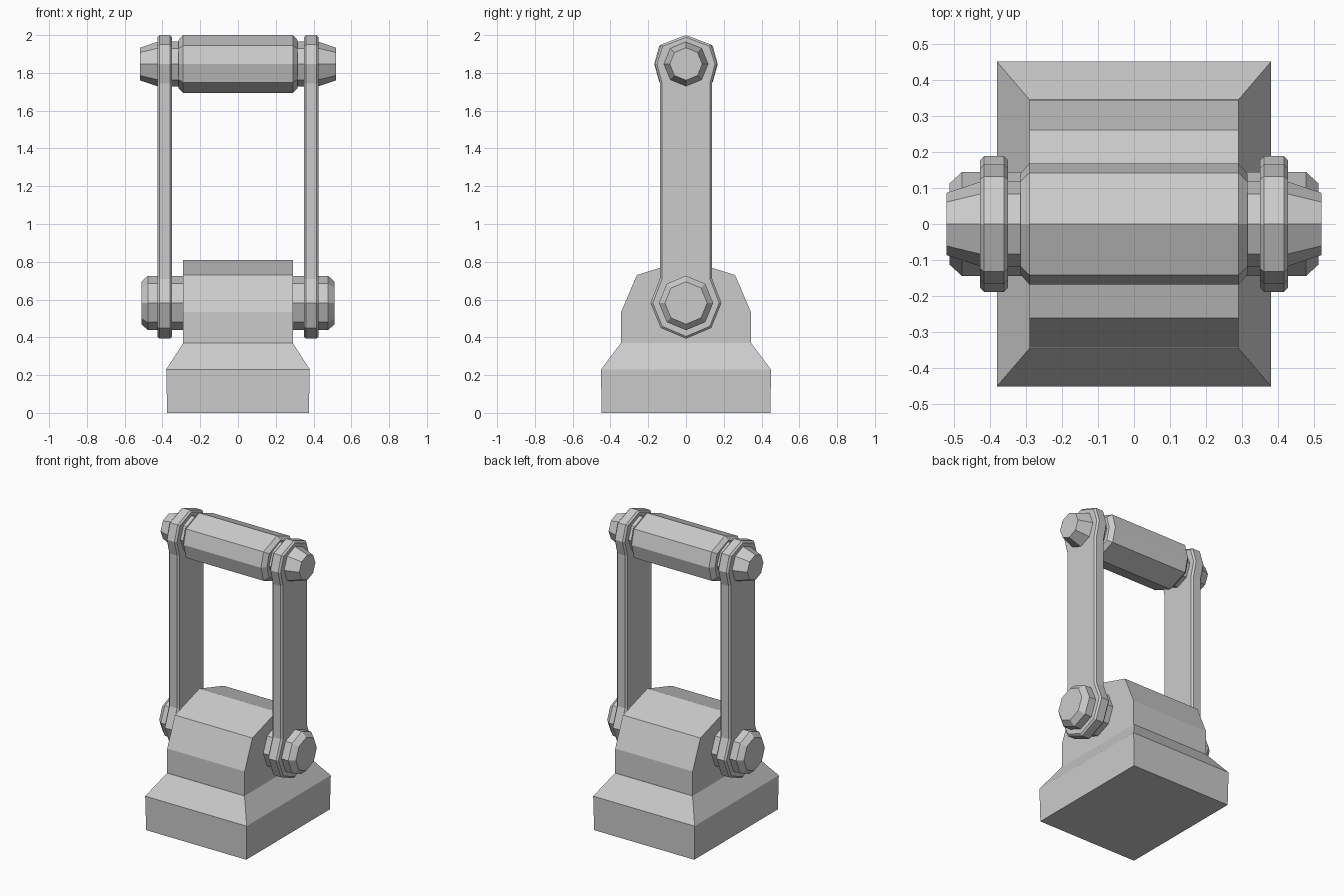
import bpy, bmesh

if "Cube" in bpy.data.objects:
    bpy.data.objects.remove(bpy.data.objects["Cube"])


def finish(name, bm):
    bmesh.ops.recalc_face_normals(bm, faces=bm.faces)
    mesh = bpy.data.meshes.new(name)
    bm.to_mesh(mesh)
    bm.free()
    obj = bpy.data.objects.new(name, mesh)
    bpy.context.collection.objects.link(obj)
    return obj


def loft(name, rings):
    """Skin a list of equal-length rings and cap both ends."""
    bm = bmesh.new()
    loops = [[bm.verts.new(p) for p in ring] for ring in rings]
    n = len(loops[0])
    for a, b in zip(loops, loops[1:]):
        for i in range(n):
            j = (i + 1) % n
            bm.faces.new((a[i], a[j], b[j], b[i]))
    bm.faces.new(loops[0])
    bm.faces.new(loops[-1])
    return finish(name, bm)


def octagon(x, z, ry, rz, dy=0.707, dz=0.707):
    """Octagon across x with points on its axes; dy, dz place the diagonal points."""
    unit = [(1, 0), (dy, dz), (0, 1), (-dy, dz), (-1, 0), (-dy, -dz), (0, -1), (dy, -dz)]
    return [(x, u * ry, z + v * rz) for u, v in unit]


def mirrored(half):
    return half + [(-y, z) for y, z in reversed(half) if y > 0]


def rect(hx, hy, z):
    return [(-hx, -hy, z), (hx, -hy, z), (hx, hy, z), (-hx, hy, z)]


LOW, HIGH = 0.582, 1.847

# Plinth with sloped shoulders
loft("base", [rect(.375, .447, 0), rect(.38, .45, .23), rect(.29, .345, .37)])

# Pivot housing
housing = mirrored([(0, .81), (.26, .73), (.343, .535), (.343, .365)])
loft("pivot_housing", [[(x, y, z) for y, z in housing] for x in (-.29, .29)])

# Side arms with chamfered rims
arm = mirrored([(0, 2.0), (.132, 1.95), (.165, HIGH), (.138, 1.745), (.138, .71),
                (.188, LOW), (.134, .45), (0, .393)])
for side, s in (("left", -1), ("right", 1)):
    obj = loft(side + "_arm", [[(s * x, y, z) for y, z in arm] for x in (.349, .427)])
    bm = bmesh.new()
    bm.from_mesh(obj.data)
    rim = [e for e in bm.edges if abs(e.verts[0].co.x - e.verts[1].co.x) < 1e-5]
    bmesh.ops.bevel(bm, geom=rim, offset=.011, segments=1, affect='EDGES')
    bm.to_mesh(obj.data)
    bm.free()

# Lower pivot pin
loft("lower_pin", [octagon(x, LOW, r, r) for x, r in
                   ((-.512, .112), (-.477, .144), (.477, .144), (.512, .112))])

# Upper pin with tapered ends
loft("upper_pin", [octagon(x, HIGH, r, r) for x, r in
                   ((-.52, .086), (-.425, .118), (.425, .118), (.52, .086))])

# Hand grip
loft("grip", [octagon(x, HIGH, .168 * s, .153 * s, .84, .64) for x, s in
              ((-.315, .83), (-.29, 1), (.29, 1), (.315, .83))])
